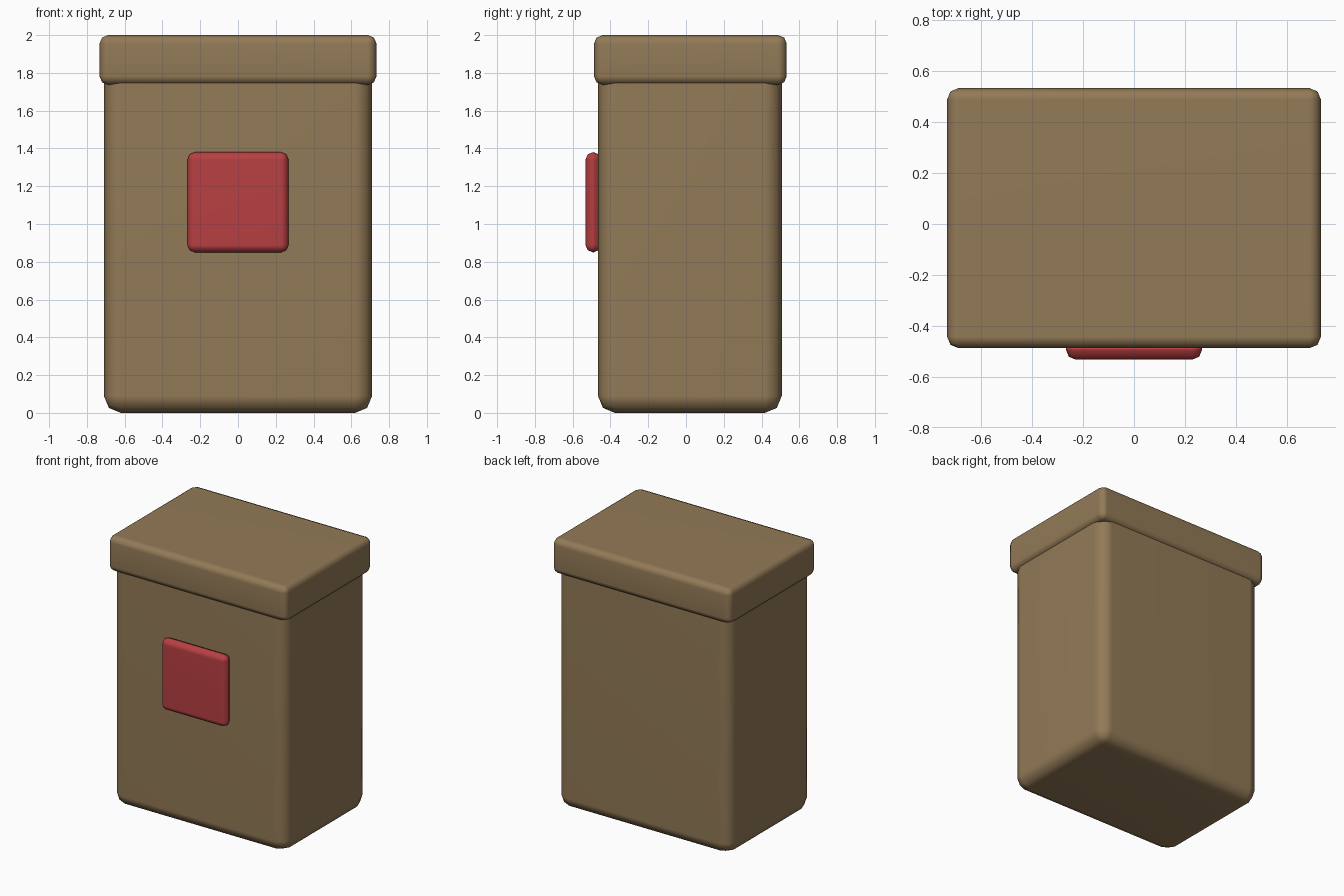
import bpy
import bmesh
from mathutils import Vector

if "Cube" in bpy.data.objects:
    bpy.data.objects.remove(bpy.data.objects["Cube"])


def material(name, color):
    mat = bpy.data.materials.new(name)
    mat.diffuse_color = (*color, 1)
    mat.use_nodes = True
    mat.node_tree.nodes["Principled BSDF"].inputs["Base Color"].default_value = mat.diffuse_color
    return mat


def rounded_box(name, low, high, bevel, mat):
    """Box between two corners with softly rounded edges."""
    low, high = Vector(low), Vector(high)
    bm = bmesh.new()
    bmesh.ops.create_cube(bm, size=1)
    bmesh.ops.scale(bm, vec=high - low, verts=bm.verts)
    bmesh.ops.bevel(bm, geom=bm.edges[:], offset=bevel, offset_type='OFFSET',
                    segments=2, profile=0.5, affect='EDGES', clamp_overlap=True)
    for face in bm.faces:
        face.smooth = True
    mesh = bpy.data.meshes.new(name)
    bm.to_mesh(mesh)
    bm.free()
    mesh.materials.append(mat)
    obj = bpy.data.objects.new(name, mesh)
    obj.location = (low + high) / 2
    bpy.context.collection.objects.link(obj)
    # Keep the large faces flat and blend only across the bevels
    normals = obj.modifiers.new("face_weighted_normals", 'WEIGHTED_NORMAL')
    normals.keep_sharp = True
    return obj


brown = material("brown", (0.29, 0.195, 0.095))
red = material("red", (0.48, 0.05, 0.055))

# Main container, its top tucked inside the lid
rounded_box("body", (-0.71, -0.466, 0), (0.71, 0.507, 1.9), 0.09, brown)

# Overhanging lid
rounded_box("lid", (-0.733, -0.487, 1.737), (0.733, 0.533, 2.0), 0.045, brown)

# Square badge on the front, half sunk into the body
rounded_box("front_badge", (-0.267, -0.532, 0.85), (0.267, -0.45, 1.38), 0.039, red)
